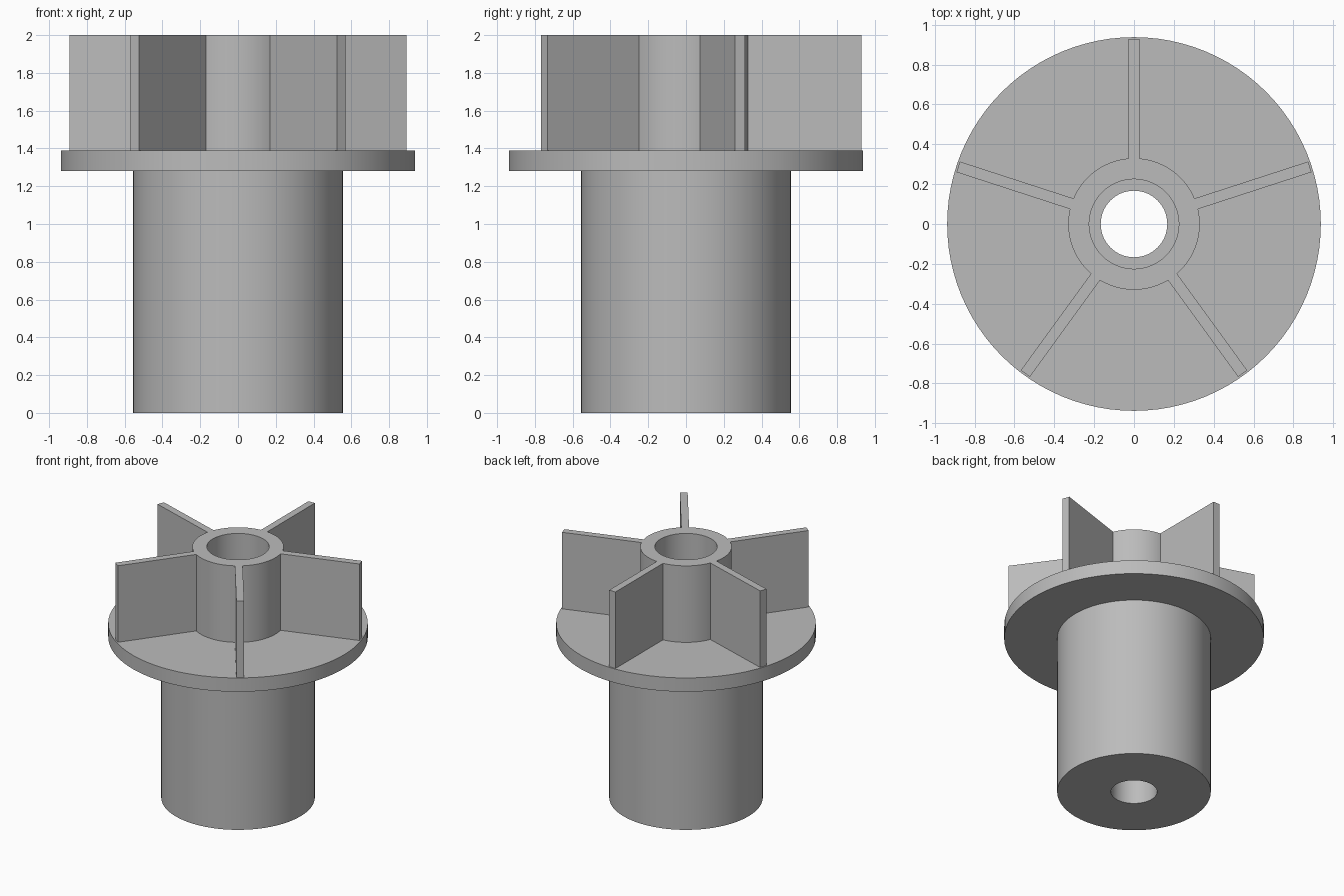
import bpy, bmesh, math
from mathutils import Matrix

if "Cube" in bpy.data.objects:
    bpy.data.objects.remove(bpy.data.objects["Cube"])

SEGMENTS = 96
BLADES = 5
TOP = 2.0
FLANGE_TOP = 1.39
FLANGE_BOTTOM = 1.28

grey = bpy.data.materials.new("plain grey")
grey.use_nodes = True
colour = (0.5, 0.5, 0.5, 1)
grey.diffuse_color = colour
grey.node_tree.nodes["Principled BSDF"].inputs["Base Color"].default_value = colour


def add_object(name, bm):
    bmesh.ops.recalc_face_normals(bm, faces=bm.faces)
    mesh = bpy.data.meshes.new(name)
    bm.to_mesh(mesh)
    bm.free()
    mesh.materials.append(grey)
    obj = bpy.data.objects.new(name, mesh)
    bpy.context.collection.objects.link(obj)
    return obj


def lathe(name, profile):
    """Revolve a closed (radius, height) profile around z."""
    bm = bmesh.new()
    verts = [bm.verts.new((r, 0, z)) for r, z in profile]
    edges = [bm.edges.new((a, b)) for a, b in zip(verts, verts[1:] + verts[:1])]
    bmesh.ops.spin(bm, geom=verts + edges, cent=(0, 0, 0), axis=(0, 0, 1),
                   angle=math.tau, steps=SEGMENTS, use_merge=True)
    bmesh.ops.remove_doubles(bm, verts=bm.verts, dist=0.0001)
    obj = add_object(name, bm)
    bpy.ops.object.select_all(action="DESELECT")
    obj.select_set(True)
    bpy.context.view_layer.objects.active = obj
    bpy.ops.object.shade_smooth_by_angle(angle=math.radians(30))
    return obj


# Sleeve, flange and hub in one turned body with a stepped through bore
lathe("rotor_body", [
    (0.167, 0), (0.555, 0),
    (0.555, FLANGE_BOTTOM), (0.938, FLANGE_BOTTOM),
    (0.938, FLANGE_TOP), (0.33, FLANGE_TOP),
    (0.33, TOP), (0.225, TOP),
    (0.225, FLANGE_BOTTOM), (0.167, FLANGE_BOTTOM),
])

# Flat radial blades standing on the flange
inner, outer, thickness = 0.32, 0.928, 0.056
for i in range(BLADES):
    bm = bmesh.new()
    place = (Matrix.Rotation(math.pi / 2 + i * math.tau / BLADES, 4, "Z")
             @ Matrix.Translation(((inner + outer) / 2, 0, (FLANGE_TOP + TOP) / 2))
             @ Matrix.Diagonal((outer - inner, thickness, TOP - FLANGE_TOP, 1)))
    bmesh.ops.create_cube(bm, size=1, matrix=place)
    add_object(f"blade_{i + 1}", bm)
